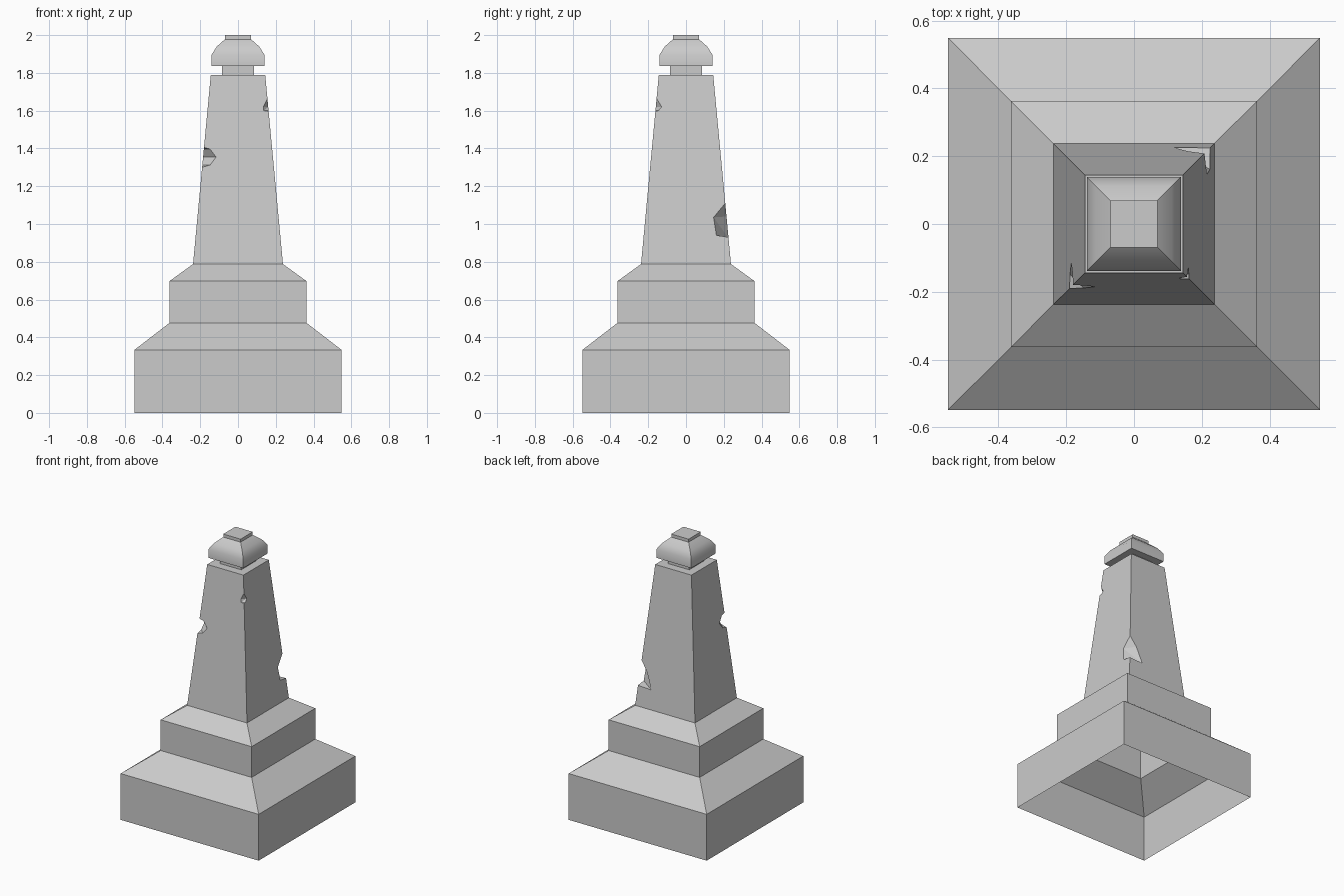
import bpy, bmesh
from math import radians

if "Cube" in bpy.data.objects:
    bpy.data.objects.remove(bpy.data.objects["Cube"])


def make_object(name, bm):
    bmesh.ops.recalc_face_normals(bm, faces=bm.faces)
    mesh = bpy.data.meshes.new(name)
    bm.to_mesh(mesh)
    bm.free()
    ob = bpy.data.objects.new(name, mesh)
    bpy.context.collection.objects.link(ob)
    return ob


def square_loft(name, profile, bottom=True, top=True):
    """Stack square rings given as (half width, height)."""
    bm = bmesh.new()
    rings = [[bm.verts.new((sx * h, sy * h, z))
              for sx, sy in ((-1, -1), (1, -1), (1, 1), (-1, 1))] for h, z in profile]
    for a, b in zip(rings, rings[1:]):
        for i in range(4):
            j = (i + 1) % 4
            bm.faces.new((a[i], a[j], b[j], b[i]))
    if bottom:
        bm.faces.new(rings[0][::-1])
    if top:
        bm.faces.new(rings[-1])
    return make_object(name, bm)


Z0, Z1, H0, H1 = 0.788, 1.79, 0.238, 0.144


def half(z):
    return H0 + (H1 - H0) * (z - Z0) / (Z1 - Z0)


def chip_cutter(name, sx, sy, z_low, z_high, x_face, y_face):
    """Convex chip at a shaft corner; points are (distance from centre, z)."""
    pts = [(half(z), half(z), z) for z in (z_low, z_high)]
    pts += [(half(z), d, z) for d, z in x_face]
    pts += [(d, half(z), z) for d, z in y_face]
    pts += [(0.3, 0.3, z) for z in (z_low - 0.01, z_high + 0.01)]
    bm = bmesh.new()
    for x, y, z in pts:
        bm.verts.new((sx * x, sy * y, z))
    res = bmesh.ops.convex_hull(bm, input=bm.verts)
    loose = [v for v in bm.verts if not v.link_faces]
    bmesh.ops.delete(bm, geom=loose, context='VERTS')
    ob = make_object(name, bm)
    ob.hide_render = True
    return ob


# Stepped base, open underneath
square_loft("stepped_base", [(0.549, 0), (0.549, 0.333), (0.362, 0.477),
                             (0.362, 0.698), (H0, Z0)], bottom=False, top=False)

# Tapered shaft with three chipped corners
shaft = square_loft("shaft", [(H0, Z0), (H1, Z1)])
side_a = [(0.148, 1.397), (0.116, 1.354), (0.148, 1.312)]
side_c = [(0.134, 1.62), (0.136, 1.60)]
cutters = [
    chip_cutter("chip_front_left", -1, -1, 1.30, 1.405, side_a, side_a),
    chip_cutter("chip_back_right", 1, 1, 0.932, 1.11,
                [(0.146, 1.035), (0.161, 0.94)], [(0.16, 1.04), (0.118, 0.925)]),
    chip_cutter("chip_front_right", 1, -1, 1.597, 1.665,
                [(0.129, 1.62), (0.146, 1.60)], side_c),
]
for c in cutters:
    mod = shaft.modifiers.new(c.name, 'BOOLEAN')
    mod.operation = 'DIFFERENCE'
    mod.solver = 'EXACT'
    mod.object = c
bpy.context.view_layer.update()
chipped = bpy.data.meshes.new_from_object(
    shaft.evaluated_get(bpy.context.evaluated_depsgraph_get()))
shaft.modifiers.clear()
shaft.data = chipped
for c in cutters:
    bpy.data.objects.remove(c)

# Open the shaft's hidden lower end into the base
bm = bmesh.new()
bm.from_mesh(chipped)
hidden = [f for f in bm.faces if all(v.co.z < Z0 + 0.001 for v in f.verts)]
bmesh.ops.delete(bm, geom=hidden, context='FACES')
bm.to_mesh(chipped)
bm.free()

# Neck, rounded cap and top plate
square_loft("neck", [(0.085, Z1), (0.085, 1.837)], bottom=False, top=False)
cap = square_loft("cap", [(0.139, 1.837), (0.139, 1.898), (0.112, 1.94), (0.069, 1.978)])
square_loft("top_plate", [(0.069, 1.978), (0.069, 2.0)], bottom=False)

bpy.ops.object.select_all(action='DESELECT')
cap.select_set(True)
bpy.context.view_layer.objects.active = cap
bpy.ops.object.shade_smooth_by_angle(angle=radians(40))
